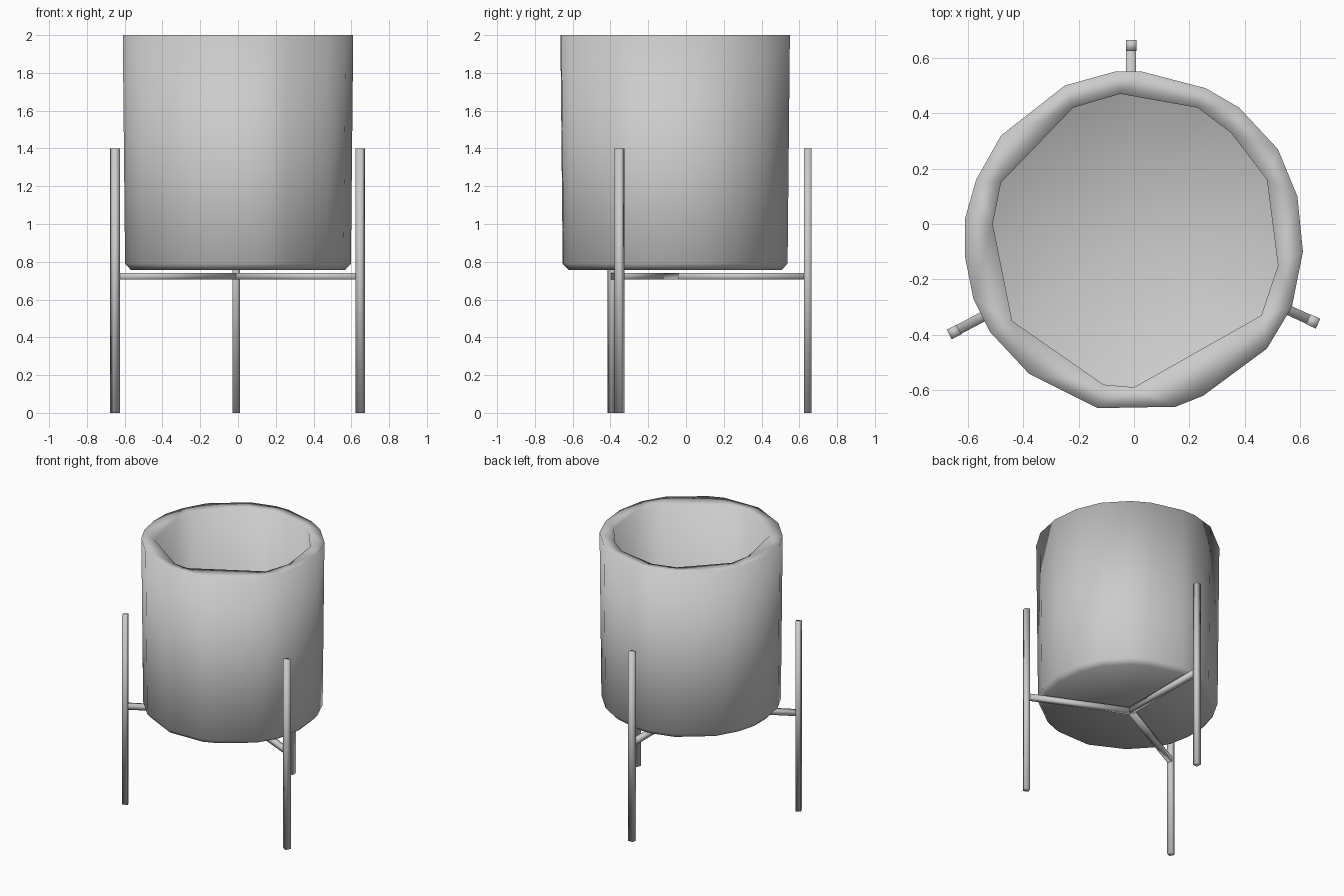
import bpy, bmesh, math
from mathutils import Vector

if "Cube" in bpy.data.objects:
    bpy.data.objects.remove(bpy.data.objects["Cube"])

CX, CY = -0.003, -0.06      # shared axis of pot and stand

grey = bpy.data.materials.new("plain grey")
grey.diffuse_color = (0.6, 0.6, 0.6, 1)
grey.use_nodes = True
grey.node_tree.nodes["Principled BSDF"].inputs["Base Color"].default_value = grey.diffuse_color


def finish(bm, name):
    bmesh.ops.recalc_face_normals(bm, faces=bm.faces)
    for f in bm.faces:
        f.smooth = True
    mesh = bpy.data.meshes.new(name)
    bm.to_mesh(mesh)
    bm.free()
    mesh.materials.append(grey)
    obj = bpy.data.objects.new(name, mesh)
    bpy.context.collection.objects.link(obj)
    return obj


# Pot: uneven faceted outlines for the outer wall and the opening
outer = [(0.03, 0.55), (0.26, 0.49), (0.38, 0.42), (0.52, 0.27), (0.59, 0.10),
         (0.61, -0.10), (0.57, -0.30), (0.48, -0.45), (0.25, -0.62), (0.15, -0.66),
         (-0.13, -0.665), (-0.38, -0.54), (-0.52, -0.39), (-0.58, -0.27),
         (-0.61, -0.12), (-0.61, 0.02), (-0.57, 0.16), (-0.48, 0.32),
         (-0.25, 0.50), (-0.07, 0.55)]
inner = [(-0.05, 0.47), (0.23, 0.42), (0.35, 0.33), (0.48, 0.16), (0.52, -0.15),
         (0.46, -0.33), (0.0, -0.59), (-0.11, -0.58), (-0.44, -0.35),
         (-0.51, 0.0), (-0.48, 0.15), (-0.22, 0.42)]

bm = bmesh.new()


def ring(points, scale, z):
    vs = [bm.verts.new((CX + (x - CX) * scale, CY + (y - CY) * scale, z)) for x, y in points]
    return [bm.edges.new((v, vs[(i + 1) % len(vs)])) for i, v in enumerate(vs)]


# bottom, chamfer, outer wall, rim, then the inner wall down to the base plate
rings = [ring(outer, 0.93, 0.757), ring(outer, 0.98, 0.79), ring(outer, 1.0, 2.0),
         ring(inner, 1.0, 1.995), ring(inner, 1.0, 0.765)]
for a, b in zip(rings, rings[1:]):
    bmesh.ops.bridge_loops(bm, edges=a + b)
centre = bm.verts.new((CX, CY, 0.757))
for e in rings[0]:
    bm.faces.new((e.verts[0], e.verts[1], centre))
finish(bm, "pot")


def bar(name, start, end, width, side):
    """Slim square rod."""
    start, end = Vector(start), Vector(end)
    side = Vector(side)
    up = (end - start).normalized().cross(side)
    h = width / 2
    section = [(h, h), (-h, h), (-h, -h), (h, -h)]
    b = bmesh.new()
    loops = [[b.verts.new(p + side * u + up * v) for u, v in section] for p in (start, end)]
    for i in range(4):
        j = (i + 1) % 4
        b.faces.new((loops[0][i], loops[0][j], loops[1][j], loops[1][i]))
    b.faces.new(loops[0])
    b.faces.new(loops[1])
    finish(b, name)


# Stand: three legs joined by a three-armed brace under the pot
hub = Vector((-0.01, -0.05, 0))
for label, x, y in (("back", -0.01, 0.645), ("left", -0.65, -0.39), ("right", 0.647, -0.352)):
    foot = Vector((x, y, 0))
    d = (foot - hub).normalized()
    side = (-d.y, d.x, 0)
    bar(label + "_leg", foot, foot + Vector((0, 0, 1.4)), 0.039, side)
    rise = Vector((0, 0, 0.723))
    bar(label + "_brace", hub + rise, foot + rise, 0.036, side)
